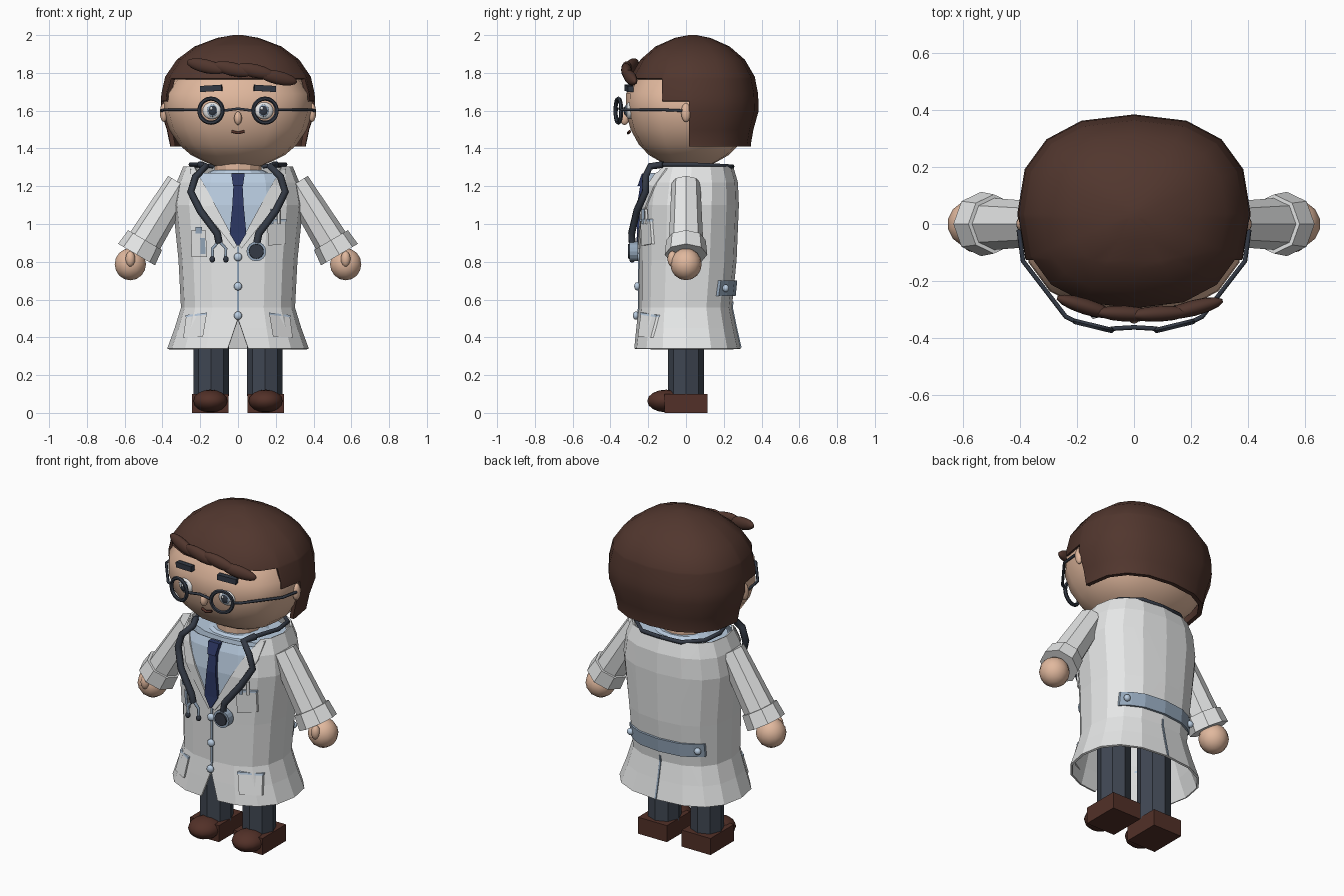
import bpy, bmesh
from math import sin, cos, pi, copysign, radians
from mathutils import Vector
from mathutils.bvhtree import BVHTree

cube = bpy.data.objects.get("Cube")
if cube:
    bpy.data.objects.remove(cube, do_unlink=True)


def material(name, r, g, b):
    m = bpy.data.materials.new(name)
    m.use_nodes = True
    m.diffuse_color = (r, g, b, 1)
    m.node_tree.nodes["Principled BSDF"].inputs["Base Color"].default_value = (r, g, b, 1)
    return m


HAIR = material("dark brown hair", .082, .037, .027)
SKIN = material("skin", .75, .48, .34)
COAT = material("coat white", .80, .81, .81)
SHIRT = material("pale blue", .49, .61, .75)
NAVY = material("navy", .025, .038, .125)
CLOTH = material("charcoal cloth", .050, .062, .085)
DARK = material("dark rubber", .033, .041, .058)
SHOE = material("shoe brown", .085, .030, .021)
METAL = material("blue grey metal", .30, .39, .50)
WHITE = material("eye white", .88, .88, .88)


def finish(ob, name, mat, smooth=False):
    ob.name = name
    ob.data.materials.append(mat)
    if smooth:
        bpy.ops.object.select_all(action='DESELECT')
        ob.select_set(True)
        bpy.context.view_layer.objects.active = ob
        bpy.ops.object.shade_smooth_by_angle(angle=radians(50))
    return ob


def from_bmesh(bm, name, mat, smooth=False):
    me = bpy.data.meshes.new(name)
    bm.to_mesh(me)
    ob = bpy.data.objects.new(name, me)
    bpy.context.collection.objects.link(ob)
    return finish(ob, name, mat, smooth)


def loft(rings, caps=True, power=.83, n=16):
    """Rounded-square rings (z, x radius, y radius, y centre) joined from the bottom up."""
    bm = bmesh.new()
    curve = lambda v: copysign(abs(v) ** power, v) if abs(v) > 1e-6 else 0
    rows = []
    for z, rx, ry, yc in rings:
        rows.append([bm.verts.new((rx * curve(cos(2 * pi * i / n)),
                                   yc + ry * curve(sin(2 * pi * i / n)), z)) for i in range(n)])
    for a, b in zip(rows, rows[1:]):
        for i in range(n):
            j = (i + 1) % n
            bm.faces.new((a[i], a[j], b[j], b[i]))
    if caps:
        bm.faces.new(rows[0][::-1])
        bm.faces.new(rows[-1])
    return bm


def slice_mesh(bm, co, no):
    bmesh.ops.bisect_plane(bm, geom=bm.verts[:] + bm.edges[:] + bm.faces[:], plane_co=co, plane_no=no)


def drop_faces(bm, rule):
    gone = [f for f in bm.faces if rule(f.calc_center_median())]
    bmesh.ops.delete(bm, geom=gone, context='FACES')


def ball(name, loc, scale, mat, rot=(0, 0, 0), seg=14):
    bpy.ops.mesh.primitive_uv_sphere_add(segments=seg, ring_count=8, location=loc, rotation=rot)
    bpy.context.object.scale = scale
    return finish(bpy.context.object, name, mat, True)


def box(name, loc, size, mat, rot=(0, 0, 0)):
    bpy.ops.mesh.primitive_cube_add(size=1, location=loc, rotation=rot)
    bpy.context.object.scale = size
    return finish(bpy.context.object, name, mat)


def cone(name, p, q, r1, r2, mat, sides=8):
    p, q = Vector(p), Vector(q)
    bpy.ops.mesh.primitive_cone_add(vertices=sides, radius1=r1, radius2=r2, depth=(q - p).length,
                                    location=(p + q) / 2, rotation=(q - p).to_track_quat('Z', 'Y').to_euler())
    return finish(bpy.context.object, name, mat)


def tube(name, points, radius, mat):
    cu = bpy.data.curves.new(name, 'CURVE')
    cu.dimensions = '3D'
    cu.bevel_depth, cu.bevel_resolution, cu.use_fill_caps = radius, 1, True
    sp = cu.splines.new('POLY')
    sp.points.add(len(points) - 1)
    for pt, co in zip(sp.points, points):
        pt.co = (*co, 1)
    ob = bpy.data.objects.new(name, cu)
    bpy.context.collection.objects.link(ob)
    return finish(ob, name, mat)


# Head and hair share one profile of (height, fullness)
PROFILE = [(1.285, .1), (1.3, .27), (1.33, .45), (1.365, .63), (1.42, .79), (1.5, .92), (1.6, 1), (1.69, .99),
           (1.78, .94), (1.87, .79), (1.94, .56), (1.985, .27), (2.0, .06)]
head = []
for z, k in PROFILE:
    under = z > 1.76
    k *= .92 if under else 1
    head.append((z - .02 * under, .395 * k, .335 * k, .015))
from_bmesh(loft(head), "head", SKIN, True)

bm = loft([(z, .41 * (k if z > 1.6 else max(k, .88)), .35 * (k if z > 1.6 else max(k, .88)), .035)
           for z, k in PROFILE])
for z in (1.77, 1.65, 1.41):
    slice_mesh(bm, (0, 0, z), (0, 0, 1))
for y in (-.127, .016):
    slice_mesh(bm, (0, y, 0), (0, 1, 0))
drop_faces(bm, lambda c: not (c.z > 1.77 or (c.z > 1.65 and c.y > -.127) or (c.z > 1.41 and c.y > .016)))
hair = from_bmesh(bm, "hair", HAIR)
mod = hair.modifiers.new("thickness", 'SOLIDIFY')
mod.thickness, mod.offset = .025, -1
bpy.context.view_layer.objects.active = hair
hair.select_set(True)
bpy.ops.object.modifier_apply(modifier="thickness")
bpy.ops.object.shade_smooth_by_angle(angle=radians(50))
for i, (x, y, z, yaw) in enumerate([(-.17, -.29, 1.835, -.3), (-.03, -.315, 1.82, -.05),
                                    (.09, -.315, 1.81, .05), (.21, -.295, 1.775, .25)]):
    ball("fringe_lock_%d" % (i + 1), (x, y, z), (.11, .028, .036), HAIR, (0, .22, yaw))

# Face, glasses and ears
ball("nose", (0, -.325, 1.56), (.021, .025, .036), SKIN)
tube("mouth", [(-.033, -.298, 1.49), (0, -.306, 1.482), (.033, -.298, 1.49)], .008, SHOE)
tube("glasses_bridge", [(-.082, -.368, 1.6), (0, -.363, 1.61), (.082, -.368, 1.6)], .008, DARK)
for side, s in (("left", 1), ("right", -1)):
    ball(side + "_ear", (s * .392, .0, 1.59), (.022, .026, .05), SKIN)
    ball(side + "_eye", (s * .138, -.300, 1.6), (.05, .02, .045), WHITE, (0, 0, s * .15))
    ball(side + "_iris", (s * .135, -.314, 1.6), (.03, .011, .033), METAL)
    ball(side + "_pupil", (s * .134, -.320, 1.6), (.022, .01, .025), DARK)
    ball(side + "_eye_glint", (s * .134 - .008, -.329, 1.612), (.008, .004, .008), WHITE, seg=8)
    box(side + "_eyebrow", (s * .142, -.302, 1.718), (.115, .03, .032), DARK, (0, s * .06, s * .15))
    bpy.ops.mesh.primitive_torus_add(major_segments=20, minor_segments=6, major_radius=.064, minor_radius=.011,
                                     location=(s * .143, -.358, 1.6), rotation=(pi / 2, 0, s * .24))
    finish(bpy.context.object, side + "_glasses_rim", DARK, True)
    tube(side + "_glasses_temple", [(s * .205, -.343, 1.605), (s * .24, -.325, 1.605),
                                    (s * .39, -.13, 1.605), (s * .405, -.02, 1.6)], .008, DARK)

# Neck and shirt
cone("neck", (0, .01, 1.2), (0, .01, 1.36), .125, .125, SKIN, 12)
from_bmesh(loft([(1.15, .29, .2, .03), (1.27, .265, .185, .03)]), "shirt_yoke", SHIRT)
from_bmesh(loft([(1.26, .18, .155, .01), (1.285, .135, .135, .01)]), "shirt_collar", SHIRT)

# Coat with shirt-coloured neckline and an open front slit
bm = loft([(.34, .375, .285, .005), (.45, .335, .265, 0), (.557, .302, .246, -.003), (.81, .315, .258, .01),
           (1.1, .345, .262, .018), (1.22, .325, .25, .025), (1.305, .29, .22, .03)], caps=False)
slice_mesh(bm, (0, 0, 1.27), (0, 0, 1))
for s in (1, -1):
    slice_mesh(bm, (0, 0, .88), (s, 0, -.55))
    slice_mesh(bm, (0, 0, .5), (s, 0, .34))
surface = BVHTree.FromBMesh(bm)
in_neckline = lambda c: c.y < 0 and abs(c.x) < .55 * (c.z - .88)
drop_faces(bm, lambda c: c.y < 0 and abs(c.x) < .34 * (.5 - c.z))
drop_faces(bm, lambda c: in_neckline(c) and c.z > 1.27)
for f in bm.faces:
    f.material_index = int(in_neckline(f.calc_center_median()))
coat = from_bmesh(bm, "coat", COAT)
coat.data.materials.append(SHIRT)
mod = coat.modifiers.new("cloth thickness", 'SOLIDIFY')
mod.thickness, mod.offset = .012, -1


def coat_y(x, z, side=-1):
    hit = surface.ray_cast(Vector((x, 2 * side, z)), Vector((0, -side, 0)))[0]
    return hit.y if hit else side * .2


def strip(name, pairs, mat, lift=.012, side=-1, flip=1):
    """Band of cloth laid on the coat; pairs are (x, z, x, z) across the band."""
    bm = bmesh.new()
    put = lambda x, z: bm.verts.new((x * flip, coat_y(x * flip, z, side) - side * .01, z))
    rows = [(put(a, b), put(c, d)) for a, b, c, d in pairs]
    faces = [bm.faces.new((p[0], p[1], q[1], q[0])) for p, q in zip(rows, rows[1:])]
    top = bmesh.ops.extrude_face_region(bm, geom=faces)["geom"]
    bmesh.ops.translate(bm, vec=(0, side * (lift + .01), 0), verts=[v for v in top if isinstance(v, bmesh.types.BMVert)])
    bmesh.ops.recalc_face_normals(bm, faces=bm.faces)
    return from_bmesh(bm, name, mat)


# Coat front details
strip("tie", [(-.024, 1.21, .024, 1.21), (-.03, 1.1, .03, 1.1), (-.044, .95, .044, .95),
              (-.006, .885, .006, .885)], NAVY, .018)
strip("tie_knot", [(-.036, 1.268, .036, 1.268), (-.026, 1.2, .026, 1.2)], NAVY, .032)
strip("front_seam", [(-.006, z, .006, z) for z in (.88, .81, .557, .5)], METAL, .006)
for i, z in enumerate((.825, .67, .515)):
    ball("coat_button_%d" % (i + 1), (0, coat_y(0, z) - .01, z), (.022, .016, .022), SHIRT)
for side, s in (("left", 1), ("right", -1)):
    strip(side + "_lapel", [(.215, 1.27, .255, 1.295), (.18, 1.21, .25, 1.2), (.12, 1.1, .2, 1.09),
                            (.06, .99, .11, .985), (.004, .885, .02, .87)], COAT, .01, flip=s)
    strip(side + "_hip_pocket", [(.165, .525, .275, .512), (.185, .405, .29, .4)], COAT, .014, flip=s)
    strip(side + "_hip_pocket_trim", [(.164, .531, .277, .518), (.165, .52, .277, .507)], SHIRT, .018, flip=s)
strip("chest_pocket", [(.155, 1.02, .255, 1.02), (.16, .885, .255, .895)], COAT, .014)
strip("chest_pocket_trim", [(.153, 1.026, .257, 1.026), (.154, 1.014, .257, 1.014)], SHIRT, .018)
for i, x in enumerate((.18, .215)):
    tube("pen_%d" % (i + 1), [(x, coat_y(x, 1) - .012, 1), (x, coat_y(x, 1.08) - .012, 1.08)], .009, (METAL, COAT)[i])
strip("badge", [(-.25, .965, -.17, .965), (-.245, .825, -.165, .825)], COAT, .016)
strip("badge_clip", [(-.225, .985, -.19, .985), (-.225, .95, -.19, .95)], METAL, .022)
strip("badge_stripe", [(-.2, .925, -.175, .925), (-.198, .84, -.172, .84)], METAL, .021)

# Coat back: half belt with buttons, and the vent
strip("back_belt", [(x / 100, .7, x / 100, .62) for x in (-25, -20, -13, -7, 0, 7, 13, 20, 25)], METAL, .014, 1)
for side, s in (("left", 1), ("right", -1)):
    ball(side + "_belt_button", (s * .225, coat_y(s * .225, .66, 1) + .017, .66), (.02, .018, .02), SHIRT)
strip("back_vent", [(-.005, z, .005, z) for z in (.59, .557, .45, .345)], METAL, .006, 1)

# Stethoscope
def hose(s):
    return [(s * x, y, z) for x, y, z in
            [(0, .245, 1.305), (.13, .235, 1.305), (.23, .15, 1.31), (.25, .03, 1.315), (.2, -.12, 1.315),
             (.17, -.19, 1.305), (.225, -.215, 1.25), (.25, -.215, 1.17), (.2, -.26, 1.07), (.11, -.288, .95),
             (.1, -.285, .9)]]


for side, s in (("left", 1), ("right", -1)):
    tube(side + "_stethoscope_back", hose(s)[:5], .012, DARK)
    tube(side + "_stethoscope_hose", hose(s)[4:], .02, DARK)
    x = -.1 + s * .036
    tube(side + "_earpiece", [(-.1, -.285, .91), (x, -.285, .87), (x - s * .002, -.285, .82)], .009, METAL)
    ball(side + "_ear_tip", (x, -.285, .813), (.015, .015, .018), DARK)
cone("chest_piece", (.097, -.255, .855), (.097, -.3, .855), .052, .052, METAL, 16)
cone("chest_piece_face", (.097, -.29, .855), (.097, -.308, .855), .041, .038, DARK, 16)

# Arms, hands, legs and shoes
for side, s in (("left", 1), ("right", -1)):
    cone(side + "_sleeve", (s * .305, 0, 1.215), (s * .505, 0, .89), .076, .092, COAT)
    cone(side + "_cuff", (s * .492, 0, .915), (s * .537, 0, .838), .104, .113, COAT)
    ball(side + "_hand", (s * .57, 0, .787), (.085, .083, .085), SKIN)
    ball(side + "_thumb", (s * .57, -.072, .815), (.026, .026, .042), SKIN)
    cone(side + "_trouser_leg", (s * .142, 0, .09), (s * .142, 0, .6), .094, .094, CLOTH)
    box(side + "_shoe_heel", (s * .146, 0, .05), (.193, .225, .1), SHOE)
    ball(side + "_shoe_toe", (s * .146, -.105, .063), (.092, .1, .06), SHOE)
